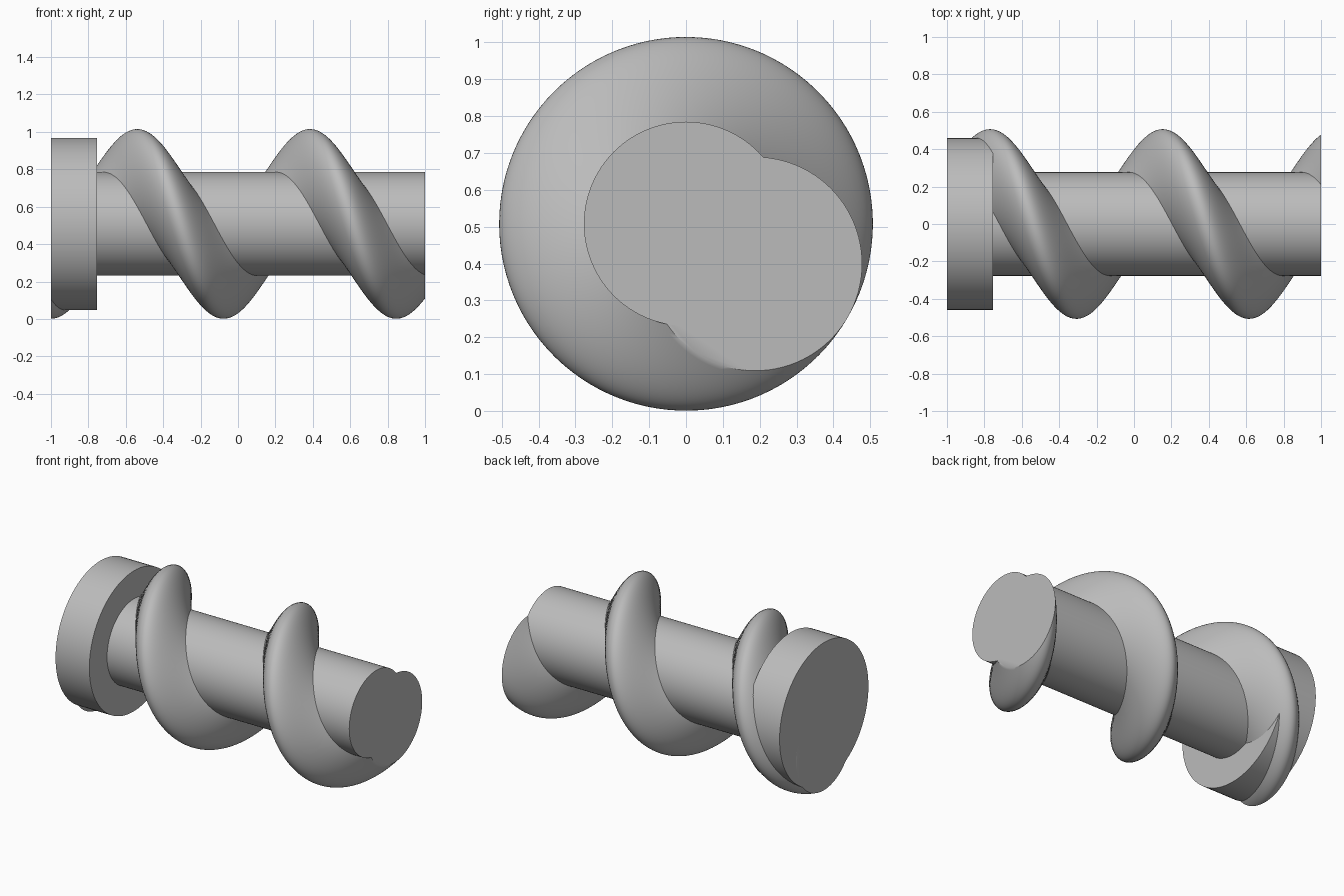
import bpy
import bmesh
from math import sin, cos, pi, radians

cube = bpy.data.objects.get("Cube")
if cube:
    bpy.data.objects.remove(cube, do_unlink=True)

AXIS_Z = 0.508

steel = bpy.data.materials.new("plain grey")
steel.use_nodes = True
grey = (0.5, 0.5, 0.5, 1)
steel.diffuse_color = grey
steel.node_tree.nodes["Principled BSDF"].inputs["Base Color"].default_value = grey


def twisted_rod(name, x0, x1, radius, offset=0.0, start=0.0, twist=0.0, sides=96, steps=1):
    """Extrude a circle along x, turning it about the shaft axis as it goes."""
    bm = bmesh.new()
    rings = []
    for i in range(steps + 1):
        t = i / steps
        turn = start + twist * t
        ring = []
        for k in range(sides):
            a = turn + 2 * pi * k / sides
            y = offset * cos(turn) + radius * cos(a)
            z = offset * sin(turn) + radius * sin(a)
            ring.append(bm.verts.new((x0 + (x1 - x0) * t, y, AXIS_Z + z)))
        rings.append(ring)
    for lower, upper in zip(rings, rings[1:]):
        for k in range(sides):
            n = (k + 1) % sides
            bm.faces.new((lower[k], lower[n], upper[n], upper[k]))
    bm.faces.new(rings[0])
    bm.faces.new(rings[-1])
    bmesh.ops.recalc_face_normals(bm, faces=bm.faces)

    mesh = bpy.data.meshes.new(name)
    bm.to_mesh(mesh)
    bm.free()
    mesh.materials.append(steel)
    obj = bpy.data.objects.new(name, mesh)
    bpy.context.collection.objects.link(obj)
    bpy.ops.object.select_all(action="DESELECT")
    obj.select_set(True)
    bpy.context.view_layer.objects.active = obj
    bpy.ops.object.shade_smooth_by_angle(angle=radians(35))
    return obj


# Straight core shaft
twisted_rod("shaft", -1, 1, 0.277)

# End flange
twisted_rod("flange", -1, -0.755, 0.46)

# Screw thread: an off-centre circle twisted along the shaft
twisted_rod("screw_thread", -1, 1, 0.29, offset=0.217,
            start=radians(-90), twist=radians(780), steps=240)
